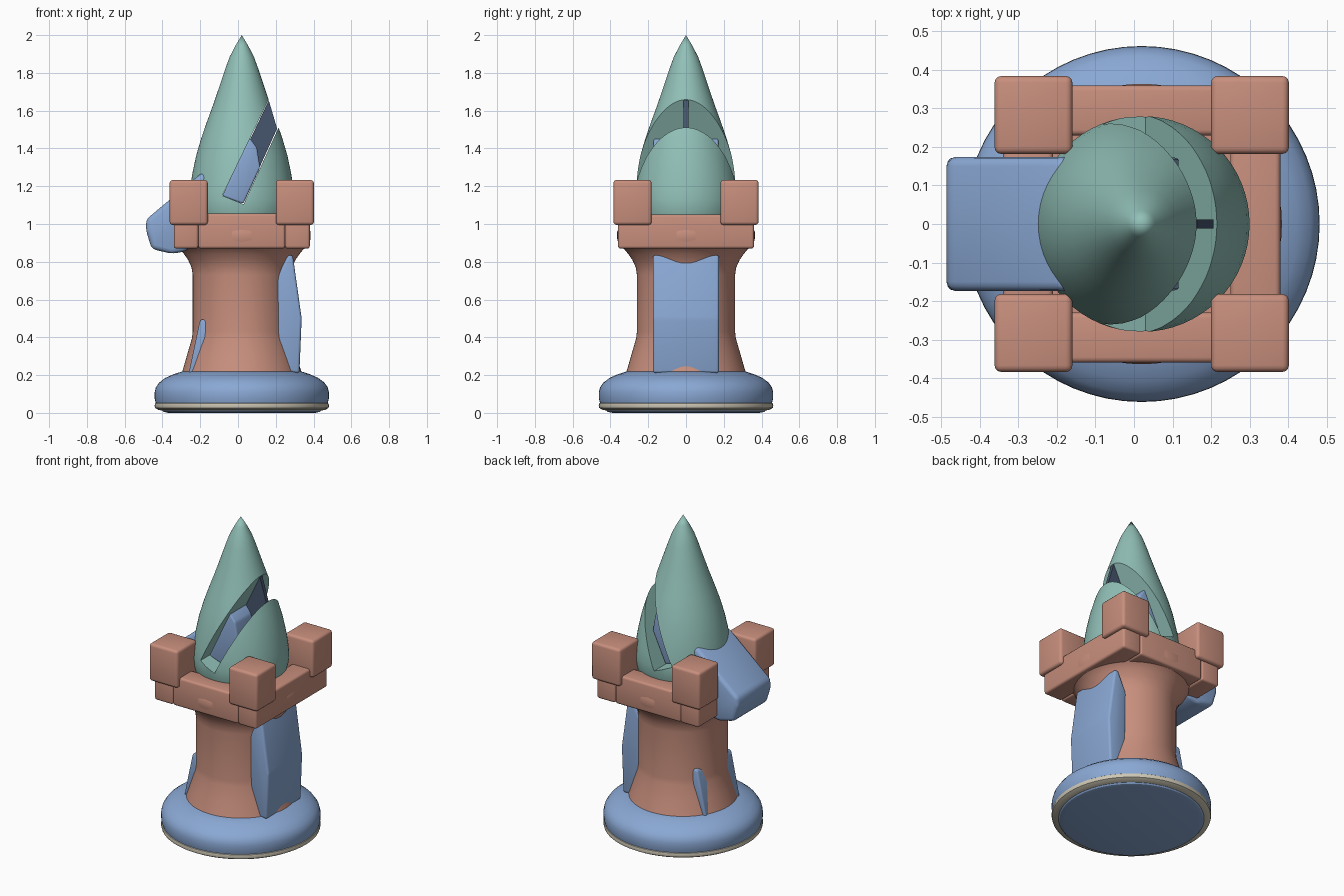
import bpy, bmesh, math

if "Cube" in bpy.data.objects:
    bpy.data.objects.remove(bpy.data.objects["Cube"])

CX = 0.02  # turning axis of the tower


def material(name, r, g, b):
    m = bpy.data.materials.new(name)
    m.diffuse_color = (r, g, b, 1)
    m.use_nodes = True
    m.node_tree.nodes["Principled BSDF"].inputs["Base Color"].default_value = m.diffuse_color
    return m


TERRACOTTA = material("terracotta", 0.578, 0.275, 0.205)
BLUE = material("soft blue", 0.254, 0.392, 0.659)
TEAL = material("pale teal", 0.283, 0.527, 0.473)
CREAM = material("cream", 0.61, 0.565, 0.456)
SLATE = material("dark slate", 0.061, 0.089, 0.15)


def finish(name, bm, mat):
    bmesh.ops.recalc_face_normals(bm, faces=bm.faces)
    mesh = bpy.data.meshes.new(name)
    bm.to_mesh(mesh)
    bm.free()
    ob = bpy.data.objects.new(name, mesh)
    bpy.context.collection.objects.link(ob)
    if mat:
        mesh.materials.append(mat)
    return ob


def activate(ob):
    bpy.ops.object.select_all(action='DESELECT')
    ob.select_set(True)
    bpy.context.view_layer.objects.active = ob


def smooth(ob, angle=32):
    activate(ob)
    bpy.ops.object.shade_smooth_by_angle(angle=math.radians(angle))


def lathe(name, profile, mat, n=64):
    """Turn an (r, z) profile about the tower axis; r = 0 makes a pole."""
    bm = bmesh.new()
    rings = []
    for r, z in profile:
        if r == 0:
            rings.append([bm.verts.new((CX, 0, z))])
        else:
            rings.append([bm.verts.new((CX + r * math.cos(2 * math.pi * i / n),
                                        r * math.sin(2 * math.pi * i / n), z))
                          for i in range(n)])
    for a, b in zip(rings, rings[1:]):
        for i in range(n):
            j = (i + 1) % n
            quad = [a[i % len(a)], a[j % len(a)], b[j % len(b)], b[i % len(b)]]
            bm.faces.new(list(dict.fromkeys(quad)))
    return finish(name, bm, mat)


def prism(name, outline, half_depth, mat, bevel=0.0, y=0.0):
    """Extrude an (x, z) outline along y, with rounded edges."""
    bm = bmesh.new()
    front = [bm.verts.new((x, y - half_depth, z)) for x, z in outline]
    back = [bm.verts.new((x, y + half_depth, z)) for x, z in outline]
    bm.faces.new(front)
    bm.faces.new(back)
    k = len(outline)
    for i in range(k):
        j = (i + 1) % k
        bm.faces.new((front[i], front[j], back[j], back[i]))
    if bevel:
        bmesh.ops.recalc_face_normals(bm, faces=bm.faces)
        bmesh.ops.bevel(bm, geom=bm.edges[:], offset=bevel, segments=3,
                        profile=0.5, affect='EDGES', clamp_overlap=True)
    ob = finish(name, bm, mat)
    if bevel:
        smooth(ob, 35)
    return ob


def block(name, x0, x1, y0, y1, z0, z1, mat, bevel=0.014):
    outline = [(x0, z0), (x1, z0), (x1, z1), (x0, z1)]
    return prism(name, outline, (y1 - y0) / 2, mat, bevel, (y0 + y1) / 2)


# round foot: underside, thin rim and domed top
smooth(lathe("base_underside", [(0, 0), (0.39, 0), (0.415, 0.006), (0.43, 0.022), (0, 0.022)], BLUE))
smooth(lathe("base_rim", [(0.41, 0.012), (0.44, 0.015), (0.459, 0.026), (0.462, 0.038),
                          (0.459, 0.05), (0.448, 0.058), (0.41, 0.058)], CREAM))
smooth(lathe("base_top", [(0, 0.05), (0.455, 0.05), (0.461, 0.075), (0.461, 0.11), (0.455, 0.135),
                          (0.438, 0.16), (0.405, 0.185), (0.36, 0.205), (0.31, 0.221),
                          (0, 0.222)], BLUE))

# tower shaft with flared foot and collar
smooth(lathe("shaft", [(0, 0.2), (0.322, 0.2), (0.31, 0.235), (0.29, 0.305), (0.264, 0.395),
                       (0.26, 0.43), (0.26, 0.73), (0.266, 0.77), (0.284, 0.81), (0.305, 0.84),
                       (0.325, 0.865), (0.355, 0.885), (0.364, 0.92), (0.364, 0.96),
                       (0.35, 0.99), (0, 0.99)], TERRACOTTA))

# battlement: four beams and four corner blocks, mirrored about the axis
for s, tag in ((-1, "left"), (1, "right")):
    a, b = sorted((CX + s * 0.23, CX + s * 0.36))
    block("side_beam_" + tag, a, b, -0.36, 0.36, 0.87, 1.05, TERRACOTTA)
    for t, row in ((-1, "front"), (1, "back")):
        a, b = sorted((CX + s * 0.18, CX + s * 0.382))
        c, d = sorted((t * 0.182, t * 0.384))
        block("corner_block_%s_%s" % (row, tag), a, b, c, d, 0.995, 1.233, TERRACOTTA, 0.017)
for t, row in ((-1, "front"), (1, "back")):
    c, d = sorted((t * 0.23, t * 0.36))
    block("cross_beam_" + row, CX - 0.23, CX + 0.23, c, d, 0.87, 1.055, TERRACOTTA)

# pointed head with a slanted notch
head = lathe("head", [(0, 0.96), (0.235, 0.96), (0.262, 1.02), (0.277, 1.08), (0.28, 1.13),
                      (0.274, 1.19), (0.261, 1.27), (0.242, 1.36), (0.216, 1.45),
                      (0.185, 1.54), (0.152, 1.63), (0.118, 1.73), (0.088, 1.82),
                      (0.065, 1.883), (0.035, 1.942), (0, 2.0)], TEAL)
cutter = prism("notch_cutter", [(-0.083, 1.15), (0.03, 1.105), (0.306, 1.71), (0.262, 1.865)], 0.5, None)
cutter.hide_render = True
cut = head.modifiers.new("notch", 'BOOLEAN')
cut.operation = 'DIFFERENCE'
cut.solver = 'EXACT'
cut.object = cutter
activate(head)
bpy.ops.object.modifier_apply(modifier="notch")
bpy.data.objects.remove(cutter)
smooth(head, 30)

# slab and thin fin inside the notch
prism("notch_slab", [(-0.083, 1.148), (0.028, 1.107), (0.117, 1.3), (0.1, 1.405), (0.062, 1.455)],
      0.172, BLUE, 0.01)
prism("notch_fin", [(-0.02, 1.27), (0.06, 1.18), (0.207, 1.505), (0.163, 1.655)], 0.012, SLATE)

# bent panels set into the shaft, and the arm at the left
prism("right_panel", [(0.215, 0.22), (0.325, 0.21), (0.337, 0.5), (0.29, 0.835), (0.262, 0.835),
                      (0.2, 0.7)], 0.175, BLUE, 0.018)
prism("left_panel", [(-0.265, 0.19), (-0.12, 0.19), (-0.12, 0.45), (-0.185, 0.5), (-0.203, 0.485)],
      0.175, BLUE, 0.014)
prism("left_arm", [(-0.187, 1.275), (-0.485, 1.025), (-0.488, 0.97), (-0.457, 0.868),
                   (-0.35, 0.842), (-0.28, 0.855), (-0.1, 1.0), (-0.1, 1.2)], 0.174, BLUE, 0.024)
